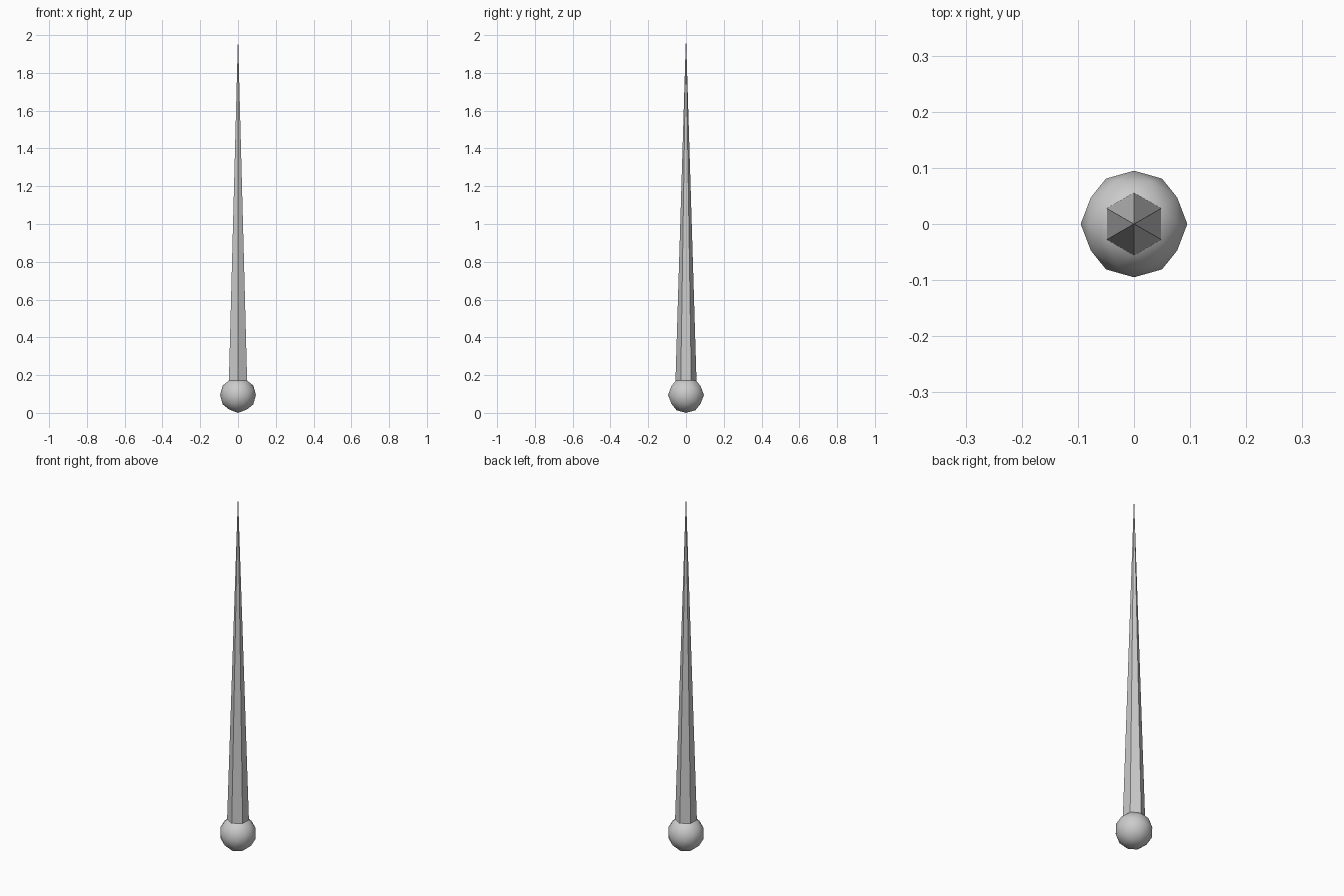
import bpy, bmesh, math
from mathutils import Matrix, Vector

if "Cube" in bpy.data.objects:
    bpy.data.objects.remove(bpy.data.objects["Cube"])

R = 0.095            # ball radius, also its centre height
TIP = 2.0


def finish(name, bm, angle):
    bmesh.ops.recalc_face_normals(bm, faces=bm.faces)
    mesh = bpy.data.meshes.new(name)
    bm.to_mesh(mesh)
    bm.free()
    ob = bpy.data.objects.new(name, mesh)
    bpy.context.collection.objects.link(ob)
    bpy.ops.object.select_all(action='DESELECT')
    ob.select_set(True)
    bpy.context.view_layer.objects.active = ob
    bpy.ops.object.shade_smooth_by_angle(angle=math.radians(angle))
    return ob


# Ball: icosahedron aligned to the axes, subdivided once
phi = (1 + math.sqrt(5)) / 2
bm = bmesh.new()
for a in (-1, 1):
    for b in (-phi, phi):
        for p in ((a, b, 0), (0, a, b), (b, 0, a)):
            bm.verts.new(p)
bmesh.ops.convex_hull(bm, input=bm.verts[:])
bmesh.ops.subdivide_edges(bm, edges=bm.edges[:], cuts=1, use_grid_fill=True)
for v in bm.verts:
    v.co = v.co.normalized() * R + Vector((0, 0, R))
finish("ball_base", bm, 50)

# Spike: slender six-sided cone rising from the middle of the ball
height = TIP - R
bm = bmesh.new()
bmesh.ops.create_cone(
    bm, cap_ends=True, segments=6, radius1=0.058, radius2=0, depth=height,
    matrix=Matrix.Translation((0, 0, R + height / 2)))
bmesh.ops.remove_doubles(bm, verts=bm.verts[:], dist=1e-5)
# Corners of the hexagon point along y
if max(v.co.x for v in bm.verts) > 0.055:
    bmesh.ops.rotate(bm, verts=bm.verts[:], cent=(0, 0, 0),
                     matrix=Matrix.Rotation(math.radians(30), 3, 'Z'))
finish("spike", bm, 30)
